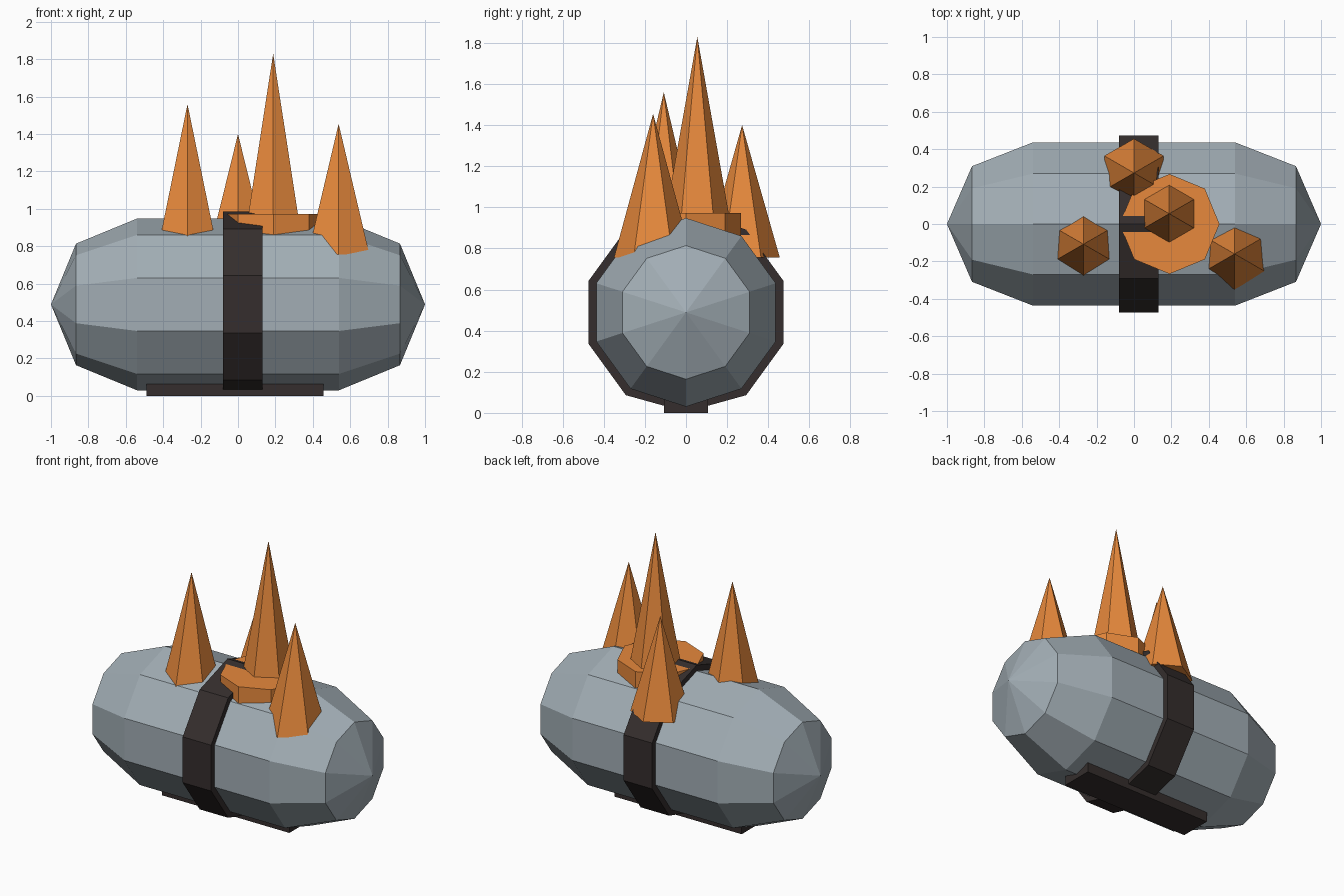
import bpy, bmesh, math

if "Cube" in bpy.data.objects:
    bpy.data.objects.remove(bpy.data.objects["Cube"])


def material(name, rgb):
    m = bpy.data.materials.new(name)
    m.diffuse_color = (*rgb, 1)
    m.use_nodes = True
    m.node_tree.nodes["Principled BSDF"].inputs["Base Color"].default_value = m.diffuse_color
    return m


STEEL = material("steel", (0.36, 0.42, 0.46))
DARK = material("dark", (0.035, 0.027, 0.026))
ORANGE = material("orange", (0.8, 0.25, 0.045))
AXIS_Z = 0.489


def finish(name, bm, mat):
    bmesh.ops.recalc_face_normals(bm, faces=bm.faces)
    me = bpy.data.meshes.new(name)
    bm.to_mesh(me)
    bm.free()
    me.materials.append(mat)
    ob = bpy.data.objects.new(name, me)
    bpy.context.collection.objects.link(ob)
    return ob


def lathe_x(name, profile, mat, sides=10, floor=-1):
    """Revolve (x, radius) points about the long axis; radius 0 makes a tip."""
    bm = bmesh.new()
    rings = []
    for x, r in profile:
        n = sides if r else 1
        ring = []
        for i in range(n):
            a = math.tau * i / sides
            z = max(floor, AXIS_Z + r * math.cos(a))
            ring.append(bm.verts.new((x, r * math.sin(a), z)))
        rings.append(ring)
    for a, b in zip(rings, rings[1:]):
        for i in range(sides):
            j = (i + 1) % sides
            quad = [a[i % len(a)], a[j % len(a)], b[j % len(b)], b[i % len(b)]]
            bm.faces.new(list(dict.fromkeys(quad)))
    for ring in (rings[0], rings[-1]):
        if len(ring) > 1:
            bm.faces.new(ring)
    return finish(name, bm, mat)


def prism(name, x, y, z0, z1, r0, r1, sides, turn, mat):
    """Upright cone or disc with a corner at angle 'turn'."""
    bm = bmesh.new()
    ring = lambda r, z: [bm.verts.new((x + r * math.cos(turn + math.tau * i / sides),
                                       y + r * math.sin(turn + math.tau * i / sides), z))
                         for i in range(sides)]
    low = ring(r0, z0)
    bm.faces.new(low)
    if r1:
        high = ring(r1, z1)
        bm.faces.new(high)
    else:
        high = [bm.verts.new((x, y, z1))]
    for i in range(sides):
        j = (i + 1) % sides
        quad = [low[i], low[j], high[j % len(high)], high[i % len(high)]]
        bm.faces.new(list(dict.fromkeys(quad)))
    return finish(name, bm, mat)


# Faceted capsule body
lathe_x("body", [(-1, 0), (-0.866, 0.325), (-0.54, 0.459),
                 (0.54, 0.459), (0.866, 0.325), (1, 0)], STEEL)

# Strap around the middle, its lowest corner tucked into the foot
lathe_x("strap", [(-0.08, 0.498), (0.132, 0.498)], DARK, floor=0.005)

# Foot rail underneath
bm = bmesh.new()
bmesh.ops.create_cube(bm, size=1)
for v in bm.verts:
    v.co = (-0.016 + v.co.x * 0.946, v.co.y * 0.214, 0.0325 + v.co.z * 0.065)
finish("foot_rail", bm, DARK)

# Octagonal plate on top
prism("top_plate", 0.19, 0, 0.855, 0.973, 0.267, 0.267, 8, 0, ORANGE)

# Six-sided spikes: x, y, base height, tip height, base radius
spikes = [(-0.27, -0.108, 0.82, 1.56, 0.175),
          (0.188, 0.055, 0.87, 1.83, 0.171),
          (0.0, 0.273, 0.757, 1.40, 0.183),
          (0.538, -0.16, 0.757, 1.455, 0.19)]
for i, (x, y, z0, z1, r) in enumerate(spikes):
    prism(f"spike_{i + 1}", x, y, z0, z1, r, 0, 6, math.pi / 2, ORANGE)
